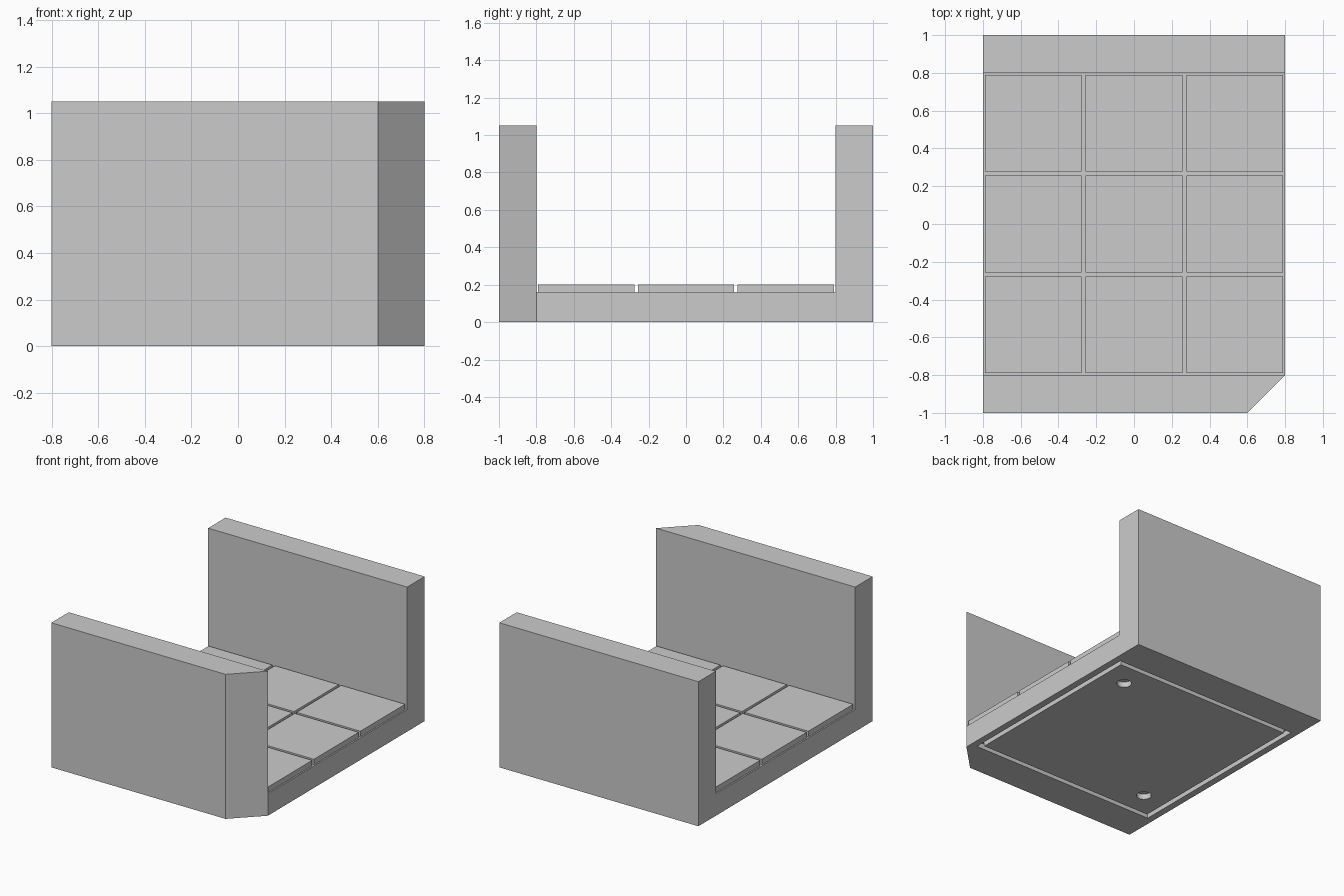
import bpy
import bmesh
import math

if "Cube" in bpy.data.objects:
    bpy.data.objects.remove(bpy.data.objects["Cube"], do_unlink=True)

stone = bpy.data.materials.new("light_grey")
stone.use_nodes = True
GREY = (0.6, 0.6, 0.6, 1)
stone.diffuse_color = GREY
stone.node_tree.nodes["Principled BSDF"].inputs["Base Color"].default_value = GREY


def prism(name, plan, z0, z1):
    """Extrude a counter-clockwise plan outline from z0 to z1."""
    bm = bmesh.new()
    base = bm.faces.new([bm.verts.new((x, y, z0)) for x, y in plan])
    top = bmesh.ops.extrude_face_region(bm, geom=[base], use_keep_orig=True)
    for v in top["geom"]:
        if isinstance(v, bmesh.types.BMVert):
            v.co.z = z1
    bmesh.ops.recalc_face_normals(bm, faces=bm.faces)
    mesh = bpy.data.meshes.new(name)
    bm.to_mesh(mesh)
    bm.free()
    mesh.materials.append(stone)
    ob = bpy.data.objects.new(name, mesh)
    bpy.context.collection.objects.link(ob)
    return ob


def rect(x0, x1, y0, y1):
    return [(x0, y0), (x1, y0), (x1, y1), (x0, y1)]


def cut(target, cutter):
    """Subtract the cutter for good, then discard it."""
    cutter.hide_render = True
    mod = target.modifiers.new("cut", 'BOOLEAN')
    mod.operation = 'DIFFERENCE'
    mod.solver = 'EXACT'
    mod.object = cutter
    bpy.context.view_layer.objects.active = target
    bpy.ops.object.modifier_apply(modifier=mod.name)
    bpy.data.objects.remove(cutter, do_unlink=True)


W, L, H = 0.8, 1.0, 1.05      # half width, half length, wall height
INNER = 0.8                   # inner wall face
FLOOR, TILE_TOP = 0.16, 0.2
RECESS = 0.04                 # depth of the underside cuts

# Body: footprint with one clipped corner, channel cut between the walls
body = prism("corridor_body",
             [(-W, -L), (0.6, -L), (W, -INNER), (W, L), (-W, L)], 0, H)
cut(body, prism("channel_cutter", rect(-1, 1, -INNER, INNER), FLOOR, 2))

# Underside: square groove
OUT, IN = 0.75, 0.715
for s in (-1, 1):
    a, b = sorted((s * OUT, s * IN))
    cut(body, prism("groove_cutter", rect(-OUT, OUT, a, b), -0.1, RECESS))
    cut(body, prism("groove_cutter", rect(a, b, -OUT, OUT), -0.1, RECESS))

# Underside: two round sockets on the diagonal
SIDES = 32
for s in (-1, 1):
    ring = [(s * 0.535 + 0.05 * math.cos(math.tau * i / SIDES),
             s * 0.535 + 0.05 * math.sin(math.tau * i / SIDES))
            for i in range(SIDES)]
    cut(body, prism("socket_cutter", ring, -0.1, RECESS))

# Floor tiles, three by three with narrow gaps
PITCH = 2 * W / 3
HALF = PITCH / 2 - 0.01
for i in range(3):
    for j in range(3):
        x, y = (i - 1) * PITCH, (j - 1) * PITCH
        prism(f"floor_tile_{i + 1}_{j + 1}",
              rect(x - HALF, x + HALF, y - HALF, y + HALF), FLOOR, TILE_TOP)
